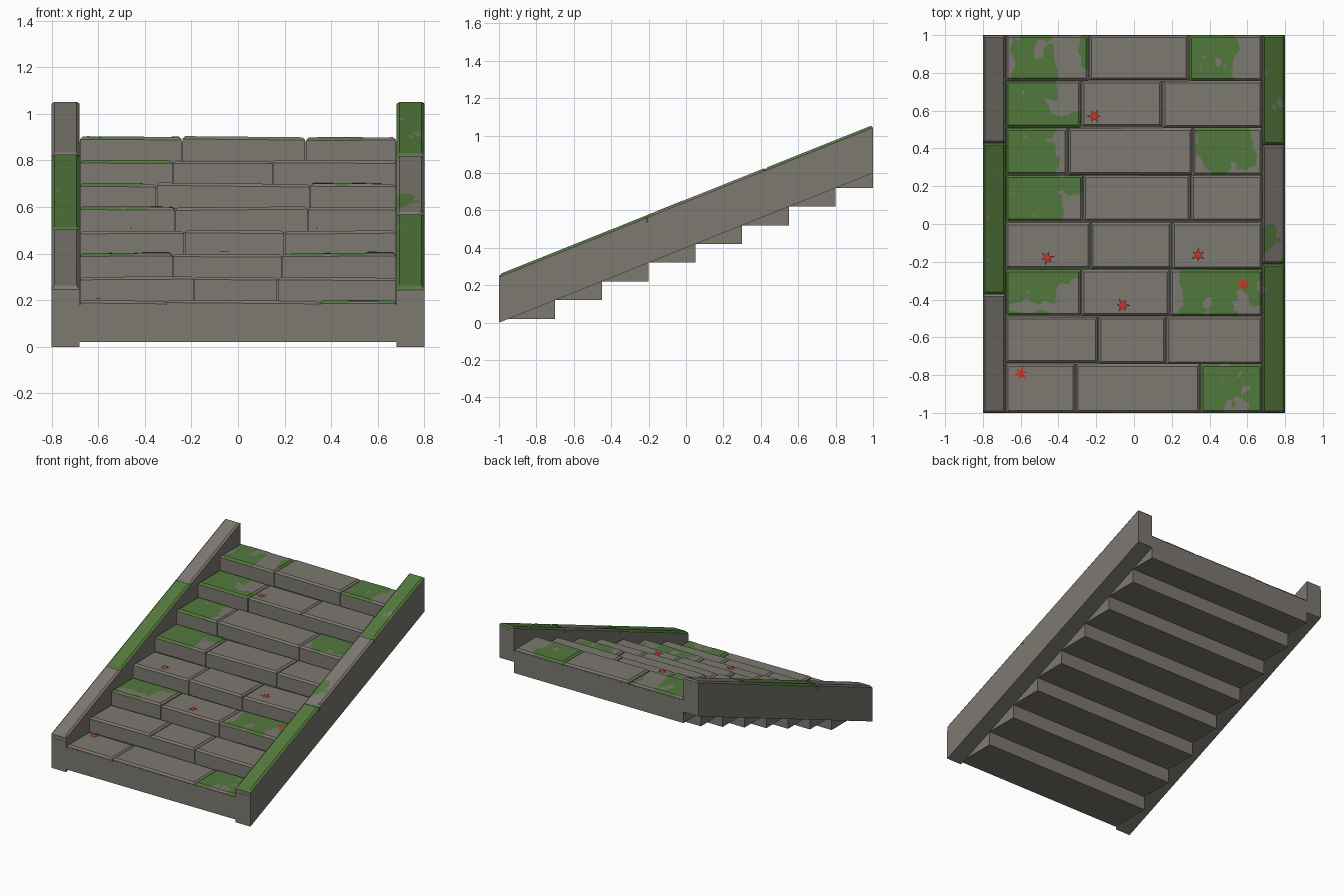
import bpy, bmesh, math, random
from mathutils import Vector, noise

if "Cube" in bpy.data.objects:
    bpy.data.objects.remove(bpy.data.objects["Cube"])

random.seed(4)
BEVEL = 0.012


def material(name, rgb):
    m = bpy.data.materials.new(name)
    m.diffuse_color = (*rgb, 1)
    m.use_nodes = True
    m.node_tree.nodes["Principled BSDF"].inputs["Base Color"].default_value = m.diffuse_color
    return m


STONE = material("grey stone", (0.205, 0.19, 0.165))
MOSS = material("moss green", (0.085, 0.19, 0.045))
RED = material("leaf red", (0.56, 0.04, 0.025))


def finish(bm, name, mat, fix_normals=True):
    if fix_normals:
        bmesh.ops.recalc_face_normals(bm, faces=bm.faces)
    me = bpy.data.meshes.new(name)
    bm.to_mesh(me)
    bm.free()
    me.materials.append(mat)
    ob = bpy.data.objects.new(name, me)
    bpy.context.collection.objects.link(ob)


def extrude_x(bm, profile, x0, x1):
    """Closed (y, z) profile extruded between x0 and x1."""
    a = [bm.verts.new((x0, y, z)) for y, z in profile]
    b = [bm.verts.new((x1, y, z)) for y, z in profile]
    bm.faces.new(a)
    bm.faces.new(b[::-1])
    for i in range(len(a)):
        j = (i + 1) % len(a)
        bm.faces.new((a[i], b[i], b[j], a[j]))


def block(bm, rect, depth, top):
    """Stone with chamfered upper edges; top(x, y) gives its upper surface."""
    x0, x1, y0, y1 = rect
    rings = []
    for inset, drop in ((0, depth), (0, BEVEL), (BEVEL, 0)):
        pts = ((x0 + inset, y0 + inset), (x1 - inset, y0 + inset),
               (x1 - inset, y1 - inset), (x0 + inset, y1 - inset))
        rings.append([bm.verts.new((x, y, top(x, y) - drop)) for x, y in pts])
    bm.faces.new(rings[0][::-1])
    bm.faces.new(rings[2])
    for lo, hi in zip(rings, rings[1:]):
        for i in range(4):
            j = (i + 1) % 4
            bm.faces.new((lo[i], lo[j], hi[j], hi[i]))


def cuts(a, b):
    n = max(2, round((b - a) / 0.014))
    lo, hi = a + BEVEL, b - BEVEL
    return [a] + [lo + (hi - lo) * i / n for i in range(n + 1)] + [b]


def grow_moss(bm, rect, top, patches, fill=0.02):
    """Thin moss skin following a block, cut out along a noisy outline."""
    x0, x1, y0, y1 = rect

    def field(x, y):
        d = max(min(x - a, b - x, y - c, e - y) for a, b, c, e in patches)
        n = noise.noise(Vector((x * 13, y * 13, 3.7)))
        n += 0.4 * noise.noise(Vector((x * 33, y * 33, 9.1)))
        return min(d, fill) + 0.045 * n

    def lift(x, y):
        edge = min(x - x0, x1 - x, y - y0, y1 - y)
        return (x, y, top(x, y) - max(0, BEVEL - edge) + 0.002)

    xs, ys = cuts(x0, x1), cuts(y0, y1)
    for xa, xb in zip(xs, xs[1:]):
        for ya, yb in zip(ys, ys[1:]):
            quad = [(*lift(x, y), field(x, y))
                    for x, y in ((xa, ya), (xb, ya), (xb, yb), (xa, yb))]
            poly = []
            for p, q in zip(quad, quad[1:] + quad[:1]):
                if p[3] > 0:
                    poly.append(p[:3])
                if (p[3] > 0) != (q[3] > 0):
                    t = p[3] / (p[3] - q[3])
                    poly.append([p[k] + (q[k] - p[k]) * t for k in range(3)])
            if len(poly) > 2:
                bm.faces.new([bm.verts.new(p) for p in poly])


# Stair core: stepped above and below
profile = [(-1, 0.02), (-1, 0.18)]
for i in range(1, 8):
    y = -0.978 + 0.25 * i
    profile += [(y, 0.08 + 0.1 * i), (y, 0.18 + 0.1 * i)]
profile += [(1, 0.88), (1, 0.72)]
for i in range(7, 0, -1):
    y = -0.95 + 0.25 * i
    profile += [(y, 0.02 + 0.1 * i), (y, -0.08 + 0.1 * i)]
bm = bmesh.new()
extrude_x(bm, profile, -0.68, 0.68)
finish(bm, "stair_core", STONE)

# Tread stones: three per step, with moss patches keyed by (step, stone)
splits = [(-0.31, 0.35), (-0.19, 0.17), (-0.28, 0.19), (-0.23, 0.20),
          (-0.27, 0.30), (-0.35, 0.31), (-0.28, 0.15), (-0.24, 0.29)]
mossy = {
    (0, 2): [(0.3, 0.54, -1.1, -0.7), (0.5, 0.75, -0.87, -0.7), (0.6, 0.75, -1.1, -0.7)],
    (2, 0): [(-0.75, -0.42, -0.42, -0.2), (-0.75, -0.42, -0.55, -0.46), (-0.5, -0.2, -0.3, -0.2)],
    (2, 2): [(0.25, 0.53, -0.55, -0.2), (0.5, 0.75, -0.42, -0.2)],
    (4, 0): [(-0.75, -0.37, -0.05, 0.3), (-0.4, -0.2, 0.15, 0.3)],
    (5, 0): [(-0.75, -0.41, 0.2, 0.55)],
    (5, 2): [(0.32, 0.62, 0.28, 0.55)],
    (6, 0): [(-0.75, -0.42, 0.45, 0.8), (-0.45, -0.2, 0.46, 0.57)],
    (7, 0): [(-0.65, -0.41, 0.7, 1.05), (-0.29, -0.2, 0.82, 1.0)],
    (7, 2): [(0.25, 0.54, 0.7, 1.05)],
}
stones, moss = bmesh.new(), bmesh.new()
for row in range(8):
    edges = (-0.68, *splits[row], 0.68)
    for k in range(3):
        y0 = -0.99 + 0.25 * row + random.uniform(-0.003, 0.005) if row else -0.999
        y1 = min(-0.742 + 0.25 * row, 0.999)
        rect = (edges[k] + 0.002, edges[k + 1] - 0.002, y0, y1)
        z = 0.2 + 0.1 * row + random.uniform(-0.003, 0.002)
        tilt, mid = random.uniform(-0.012, 0.012), (rect[0] + rect[1]) / 2
        top = lambda x, y, z=z, t=tilt, m=mid: z + t * (x - m)
        block(stones, rect, 0.11 if row else 0.025, top)
        if (row, k) in mossy:
            grow_moss(moss, rect, top, mossy[row, k])
finish(stones, "tread_stones", STONE)
finish(moss, "tread_moss", MOSS, False)

# Sloping side walls
bm = bmesh.new()
for s in (-1, 1):
    extrude_x(bm, [(-1, 0), (1, 0.8), (1, 1.02), (-1, 0.22)], s * 0.68, s * 0.8)
finish(bm, "side_walls", STONE)

# Wall coping: three chamfered stones per side, with moss
caps, moss = bmesh.new(), bmesh.new()
for s, ends, green in ((-1, (-1, -0.37, 0.43, 1), {1: None}),
                       (1, (-1, -0.21, 0.42, 1),
                        {0: None, 1: [(0.66, 0.76, -0.14, -0.02), (0.7, 0.82, -0.3, -0.17)],
                         2: None})):
    x0, x1 = sorted((s * 0.68, s * 0.8))
    for k in range(3):
        rect = (x0, x1, ends[k] + 0.001, ends[k + 1] - 0.001)
        z = 0.658 + random.uniform(-0.004, 0.002)
        top = lambda x, y, z=z: z + 0.4 * y
        block(caps, rect, 0.06, top)
        if k in green:
            whole = [(x0 - 0.1, x1 + 0.1, -2, 2)]
            grow_moss(moss, rect, top, green[k] or whole, 0.02 if green[k] else 0.03)
finish(caps, "wall_coping", STONE)
finish(moss, "coping_moss", MOSS, False)

# Fallen leaves: five-pointed with a stem
bm = bmesh.new()
for n, (cx, cy) in enumerate([(-0.21, 0.57), (-0.46, -0.18), (0.34, -0.165),
                              (0.58, -0.32), (-0.06, -0.43), (-0.6, -0.79)]):
    z = 0.207 + 0.1 * math.floor((cy + 0.99) / 0.25)
    turn = n * 1.3
    ring = []
    for i in range(12):
        r = 0.016 if i % 2 else (0.042 if i % 4 else 0.034)
        a = turn + i * math.pi / 6
        ring.append(bm.verts.new((cx + r * math.cos(a), cy + r * math.sin(a), z)))
    hub = bm.verts.new((cx, cy, z + 0.002))
    for i in range(12):
        bm.faces.new((hub, ring[i], ring[(i + 1) % 12]))
finish(bm, "fallen_leaves", RED, False)
